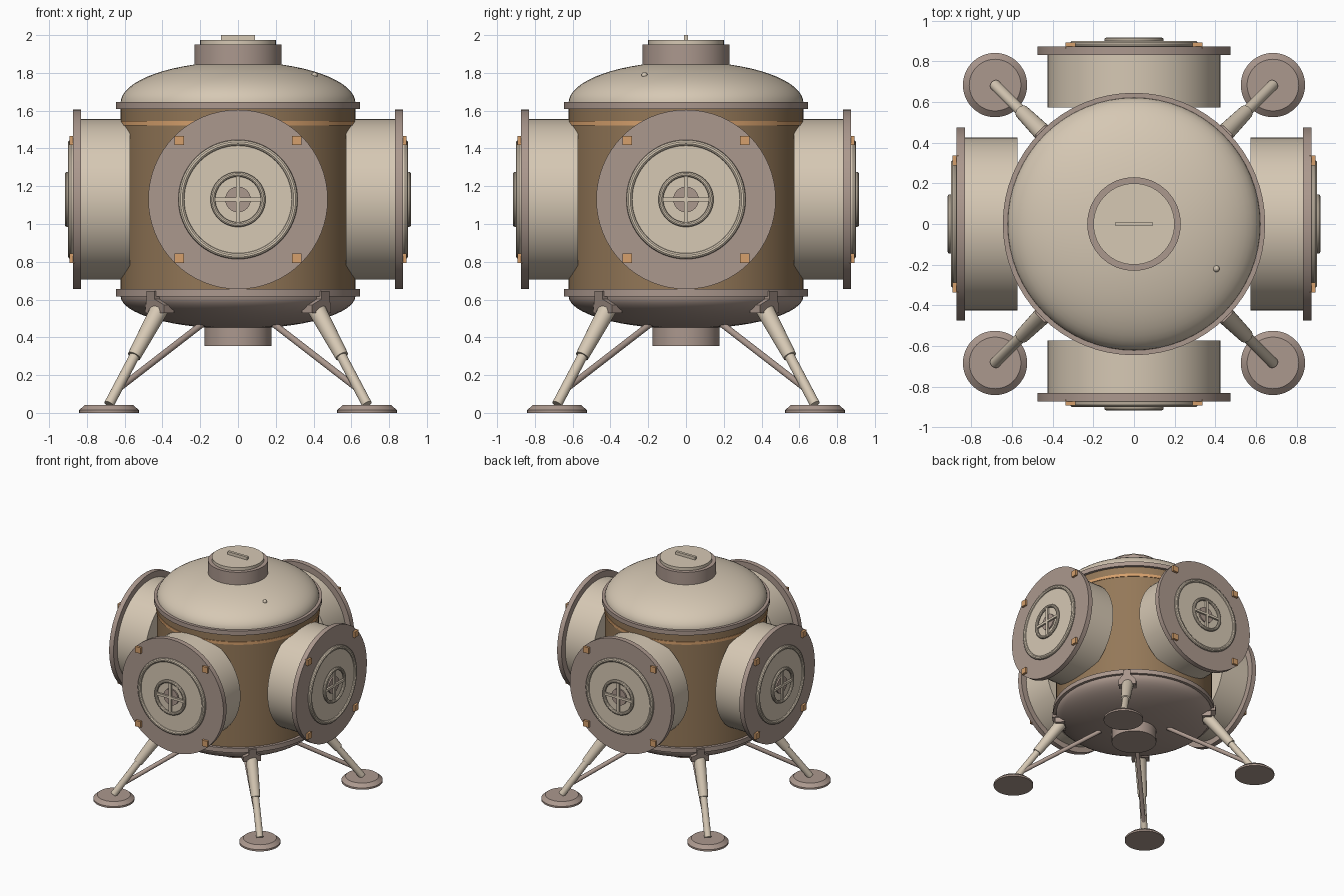
import bpy, bmesh, math
from mathutils import Matrix, Vector

if "Cube" in bpy.data.objects:
    bpy.data.objects.remove(bpy.data.objects["Cube"])


def material(name, rgb):
    m = bpy.data.materials.new(name)
    m.diffuse_color = (*rgb, 1)
    m.use_nodes = True
    m.node_tree.nodes["Principled BSDF"].inputs["Base Color"].default_value = m.diffuse_color
    return m


BEIGE = material("beige_shell", (0.672, 0.578, 0.456))
MAUVE = material("mauve_trim", (0.41, 0.315, 0.27))
BROWN = material("brown_wall", (0.296, 0.188, 0.098))
ORANGE = material("orange_accent", (0.672, 0.352, 0.150))
I = Matrix.Identity(4)


def finish(name, bm, mat, mtx=I):
    bmesh.ops.remove_doubles(bm, verts=bm.verts, dist=1e-5)
    bmesh.ops.recalc_face_normals(bm, faces=bm.faces)
    for f in bm.faces:
        f.smooth = True
    for e in bm.edges:
        e.smooth = e.calc_face_angle(0) < math.radians(32)
    me = bpy.data.meshes.new(name)
    bm.to_mesh(me)
    bm.free()
    me.materials.append(mat)
    ob = bpy.data.objects.new(name, me)
    ob.matrix_world = mtx
    bpy.context.collection.objects.link(ob)
    return ob


def lathe(name, profile, mat, mtx=I, steps=64):
    """Revolve an (r, z) profile around local z."""
    bm = bmesh.new()
    vs = [bm.verts.new((r, 0, z)) for r, z in profile]
    es = [bm.edges.new(p) for p in zip(vs, vs[1:])]
    bmesh.ops.spin(bm, geom=vs + es, cent=(0, 0, 0), axis=(0, 0, 1),
                   angle=2 * math.pi, steps=steps)
    return finish(name, bm, mat, mtx)


def drum(name, r, z0, z1, mat, mtx=I, r2=None, steps=64):
    return lathe(name, [(0, z0), (r, z0), (r if r2 is None else r2, z1), (0, z1)], mat, mtx, steps)


def ring(name, R, r, z, mat, mtx=I):
    pts = [(R + r * math.cos(k * math.pi / 5), z + r * math.sin(k * math.pi / 5)) for k in range(11)]
    return lathe(name, pts, mat, mtx)


def box(name, size, loc, mat, mtx=I):
    bm = bmesh.new()
    bmesh.ops.create_cube(bm, size=1, matrix=Matrix.Translation(loc) @ Matrix.Diagonal((*size, 1)))
    return finish(name, bm, mat, mtx)


def rod(name, a, b, r1, r2, mat, mtx=I):
    a, b = Vector(a), Vector(b)
    turn = (b - a).to_track_quat('Z', 'Y').to_matrix().to_4x4()
    return drum(name, r1, 0, (b - a).length, mat, mtx @ Matrix.Translation(a) @ turn, r2, 24)


def dome(z, h):
    n = 16
    return [(0.622 * math.cos(k * math.pi / 2 / n), z + h * math.sin(k * math.pi / 2 / n)) for k in range(n)] + [(0, z + h)]


# Hull
drum("hull_wall", 0.622, 0.62, 1.64, BROWN)
lathe("upper_dome", dome(1.64, 0.22), BEIGE)
lathe("lower_dome", dome(0.62, -0.175), MAUVE)
drum("upper_rim", 0.645, 1.61, 1.647, MAUVE)
drum("lower_rim", 0.645, 0.617, 0.655, MAUVE)
lathe("accent_band", [(0.615, 1.522), (0.627, 1.522), (0.627, 1.546), (0.615, 1.546), (0.615, 1.522)], ORANGE)
drum("bottom_hub", 0.178, 0.355, 0.5, MAUVE)

# Top hatch
drum("top_collar", 0.23, 1.78, 1.95, MAUVE)
drum("top_lid", 0.2, 1.95, 1.975, BEIGE)
box("top_handle", (0.18, 0.022, 0.027), (0, 0, 1.9865), BEIGE)
bm = bmesh.new()
bmesh.ops.create_uvsphere(bm, u_segments=16, v_segments=10, radius=0.016,
                          matrix=Matrix.Translation((0.405, -0.22, 1.788)))
finish("dome_knob", bm, BEIGE)

# Four docking ports, local z pointing outward
for i in range(4):
    m = (Matrix.Rotation(i * math.pi / 2, 4, 'Z') @ Matrix.Translation((0, 0, 1.13))
         @ Matrix.Rotation(math.pi / 2, 4, 'Y'))
    p = f"port_{i + 1}_"
    drum(p + "tube", 0.425, 0.573, 0.84, BEIGE, m)
    drum(p + "flange", 0.475, 0.832, 0.873, MAUVE, m)
    drum(p + "hatch", 0.3, 0.86, 0.886, BEIGE, m)
    ring(p + "hatch_ring", 0.3, 0.016, 0.884, BEIGE, m)
    ring(p + "wheel", 0.133, 0.013, 0.904, BEIGE, m)
    drum(p + "wheel_hub", 0.068, 0.88, 0.898, MAUVE, m, steps=32)
    box(p + "spoke_a", (0.25, 0.02, 0.016), (0, 0, 0.904), BEIGE, m)
    box(p + "spoke_b", (0.02, 0.25, 0.016), (0, 0, 0.904), BEIGE, m)
    for sx in (-1, 1):
        for sy in (-1, 1):
            box(p + "clip", (0.05, 0.05, 0.03), (sx * 0.312, sy * 0.312, 0.877), ORANGE, m)

# Four legs, built along local x and turned to the diagonals
Q = math.sqrt(2)
for i in range(4):
    m = Matrix.Rotation(math.pi / 4 + i * math.pi / 2, 4, 'Z')
    p = f"leg_{i + 1}_"
    # spade-shaped bracket under the rim
    half = [(0.07, 0.53), (0.07, 0.572), (0.03, 0.602), (0.03, 0.645)]
    outline = half + [(-y, z) for y, z in reversed(half)]
    bm = bmesh.new()
    face = bm.faces.new([bm.verts.new((0.55, y, z)) for y, z in outline])
    ext = bmesh.ops.extrude_face_region(bm, geom=[face])
    for v in ext["geom"]:
        if isinstance(v, bmesh.types.BMVert):
            v.co.x = 0.655 if v.co.z > 0.59 else 0.625
    finish(p + "bracket", bm, MAUVE, m)
    rod(p + "upper_strut", (0.415 * Q, 0, 0.55), (0.55 * Q, 0, 0.30), 0.048, 0.036, BEIGE, m)
    rod(p + "lower_strut", (0.53 * Q, 0, 0.335), (0.683 * Q, 0, 0.045), 0.027, 0.027, BEIGE, m)
    rod(p + "brace", (0.19 * Q, 0, 0.47), (0.63 * Q, 0, 0.13), 0.017, 0.017, MAUVE, m)
    lathe(p + "foot_pad", [(0, 0), (0.158, 0), (0.158, 0.015), (0.127, 0.042), (0, 0.042)], MAUVE,
          m @ Matrix.Translation((0.683 * Q, 0, 0)), 48)
